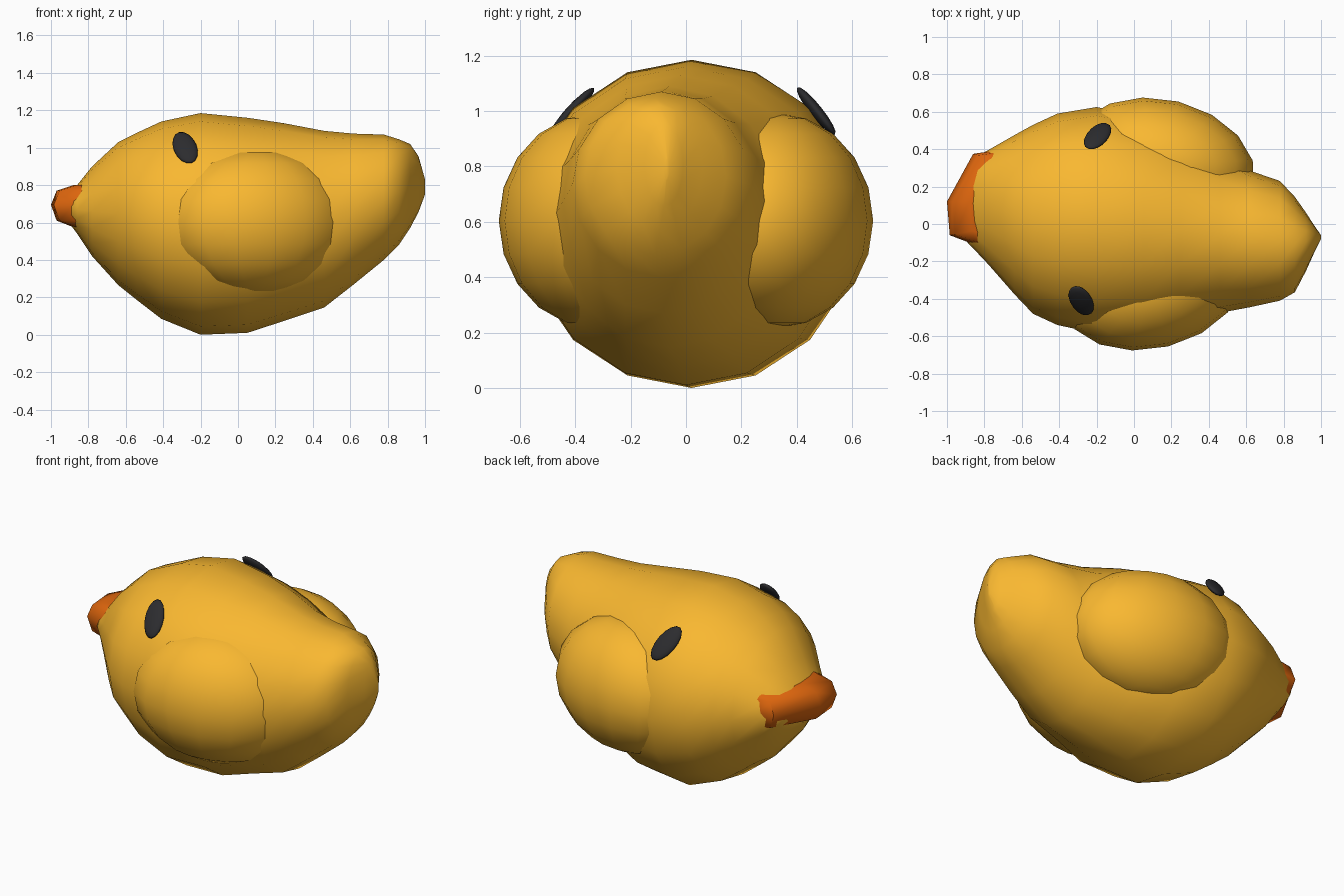
import bpy, bmesh, math
from mathutils import Vector, Matrix

if "Cube" in bpy.data.objects:
    bpy.data.objects.remove(bpy.data.objects["Cube"])


def material(name, rgb):
    m = bpy.data.materials.new(name)
    m.diffuse_color = (*rgb, 1)
    m.use_nodes = True
    m.node_tree.nodes["Principled BSDF"].inputs["Base Color"].default_value = m.diffuse_color
    return m


YELLOW = material("yellow", (0.95, 0.48, 0.03))
ORANGE = material("orange", (0.72, 0.13, 0.004))
DARK = material("dark", (0.025, 0.025, 0.028))


def finish(bm, name, mat, smooth=True):
    bmesh.ops.recalc_face_normals(bm, faces=bm.faces)
    me = bpy.data.meshes.new(name)
    bm.to_mesh(me)
    bm.free()
    for p in me.polygons:
        p.use_smooth = smooth
    me.materials.append(mat)
    ob = bpy.data.objects.new(name, me)
    bpy.context.collection.objects.link(ob)
    return ob


def ellipsoid(name, mat, center, axes, radii, seg=16, rings=10):
    bm = bmesh.new()
    bmesh.ops.create_uvsphere(bm, u_segments=seg, v_segments=rings, radius=1)
    cols = [a.normalized() * r for a, r in zip(axes, radii)]
    rot = Matrix(cols).transposed().to_4x4()
    bm.transform(Matrix.Translation(center) @ rot)
    return finish(bm, name, mat)


# Body: rings along x (x, centre y, bottom z, top z, half width)
rings = [(-0.89, 0.10, 0.58, 0.77, 0.20), (-0.86, 0.11, 0.54, 0.80, 0.24),
         (-0.78, 0.09, 0.42, 0.90, 0.305), (-0.64, 0.05, 0.265, 1.03, 0.425),
         (-0.54, 0.025, 0.185, 1.08, 0.505),
         (-0.41, 0.025, 0.085, 1.14, 0.565), (-0.20, 0.02, 0.0, 1.185, 0.605),
         (0.05, 0.0, 0.01, 1.16, 0.575), (0.25, -0.02, 0.075, 1.13, 0.50),
         (0.46, -0.06, 0.145, 1.09, 0.415), (0.62, -0.08, 0.27, 1.075, 0.365),
         (0.78, -0.09, 0.40, 1.07, 0.32), (0.86, -0.11, 0.48, 1.045, 0.255),
         (0.92, -0.095, 0.57, 1.02, 0.155), (0.965, -0.08, 0.655, 0.955, 0.07),
         (1.0, -0.07, 0.75, 0.83, 0.01)]
SIDES = 16
bm = bmesh.new()
loops = []
for x, cy, z0, z1, w in rings:
    loops.append([bm.verts.new((x, cy + w * math.sin(a),
                                (z0 + z1) / 2 + (z1 - z0) / 2 * math.cos(a)))
                  for a in (2 * math.pi * i / SIDES for i in range(SIDES))])
for a, b in zip(loops, loops[1:]):
    for i in range(SIDES):
        j = (i + 1) % SIDES
        bm.faces.new((a[i], a[j], b[j], b[i]))
bm.faces.new(loops[0])
bm.faces.new(loops[-1])
finish(bm, "body", YELLOW)

# Wings and eyes, one per side
tilt = math.radians(14)
for s, side, wx in ((-1, "right", 0.10), (1, "left", 0.155)):
    along = Vector((math.cos(tilt), -s * math.sin(tilt), 0))
    out = Vector((math.sin(tilt), s * math.cos(tilt), 0))
    ellipsoid(side + "_wing", YELLOW, Vector((wx, s * 0.325, 0.604)),
              (along, out, Vector((0, 0, 1))), (0.50, 0.34, 0.388))
for side, low, high in (("right", (-0.25, -0.485, 0.92), (-0.315, -0.335, 1.08)),
                        ("left", (-0.15, 0.535, 0.92), (-0.24, 0.405, 1.08))):
    low, high = Vector(low), Vector(high)
    long = (high - low).normalized()
    n = Vector((-0.12, math.copysign(0.68, low.y), 0.72))
    n = (n - long * n.dot(long)).normalized()
    ellipsoid(side + "_eye", DARK, (low + high) / 2,
              (long, n.cross(long), n), (0.118, 0.062, 0.022), 16, 8)

# Bill: hull of a curved outline, pinched at its rim
outline = [(-0.70, 0.38), (-0.76, 0.39), (-0.86, 0.375), (-1.0, 0.12),
           (-0.985, -0.06), (-0.88, -0.10), (-0.78, -0.13)]
bm = bmesh.new()
for x, y in outline:
    bm.verts.new((x, y, 0.695))
    for z, inset in ((0.77, 0.03), (0.61, 0.03), (0.80, 0.12), (0.575, 0.12)):
        bm.verts.new((min(x + inset, -0.68), 0.13 + (y - 0.13) * (1 - inset), z))
bmesh.ops.convex_hull(bm, input=bm.verts)
loose = [v for v in bm.verts if not v.link_faces]
bmesh.ops.delete(bm, geom=loose, context='VERTS')
bill = finish(bm, "bill", ORANGE)
bpy.context.view_layer.objects.active = bill
bill.select_set(True)
bpy.ops.object.shade_smooth_by_angle(angle=math.radians(50))
